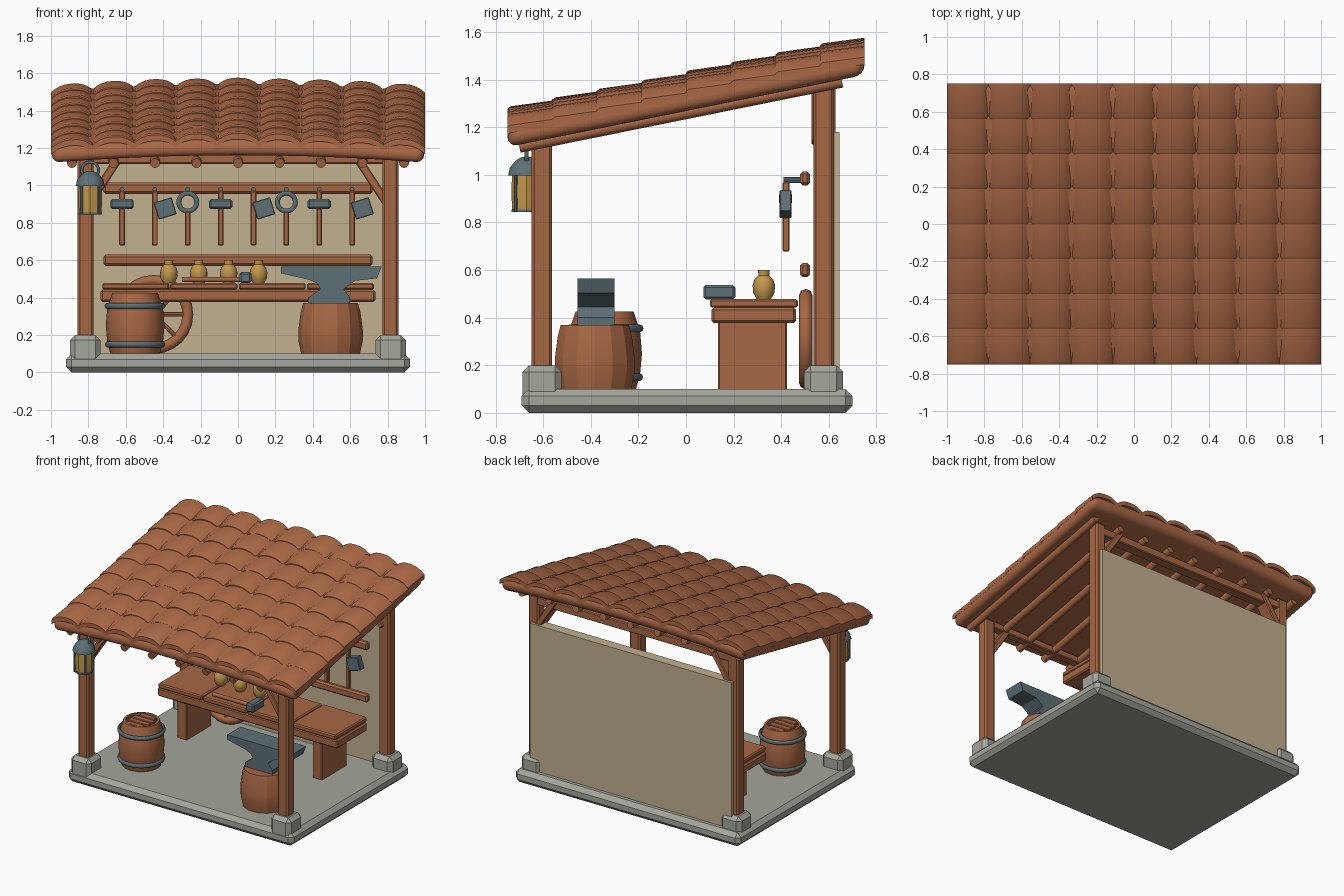
import bpy, bmesh, math, random
from mathutils import Vector, Matrix

random.seed(4)
if "Cube" in bpy.data.objects:
    bpy.data.objects.remove(bpy.data.objects["Cube"], do_unlink=True)


def material(name, rgb):
    m = bpy.data.materials.new(name)
    m.use_nodes = True
    m.diffuse_color = (*rgb, 1)
    m.node_tree.nodes["Principled BSDF"].inputs["Base Color"].default_value = (*rgb, 1)
    return m


WOOD = material("warm wood", (0.39, 0.137, 0.058))
TILE = material("clay tile", (0.40, 0.137, 0.06))
STONE = material("grey stone", (0.37, 0.385, 0.33))
PLASTER = material("tan plaster", (0.54, 0.44, 0.28))
METAL = material("blue grey metal", (0.11, 0.16, 0.18))
GOLD = material("amber", (0.54, 0.31, 0.07))


def finish(bm, name, mat, smooth=None):
    bmesh.ops.recalc_face_normals(bm, faces=bm.faces)
    me = bpy.data.meshes.new(name)
    bm.to_mesh(me)
    bm.free()
    me.materials.append(mat)
    ob = bpy.data.objects.new(name, me)
    bpy.context.collection.objects.link(ob)
    if smooth:
        bpy.ops.object.select_all(action="DESELECT")
        ob.select_set(True)
        bpy.context.view_layer.objects.active = ob
        bpy.ops.object.shade_smooth_by_angle(angle=math.radians(smooth))
    return ob


def box_mesh(centre, size, bevel=0, turn=None, segments=1):
    bm = bmesh.new()
    bmesh.ops.create_cube(bm, size=1)
    bmesh.ops.scale(bm, vec=size, verts=bm.verts)
    if bevel:
        bmesh.ops.bevel(bm, geom=bm.edges[:], offset=bevel, segments=segments,
                        profile=0.5, affect="EDGES")
    bm.transform(Matrix.Translation(centre) @ (turn or Matrix()))
    return bm


def box(name, centre, size, mat, bevel=0, turn=None):
    return finish(box_mesh(centre, size, bevel, turn), name, mat)


def rod(name, a, b, radius, mat, sides=10, smooth=40):
    a, b = Vector(a), Vector(b)
    bm = bmesh.new()
    bmesh.ops.create_cone(bm, cap_ends=True, segments=sides, radius1=radius,
                          radius2=radius, depth=(b - a).length)
    turn = (b - a).to_track_quat("Z", "Y").to_matrix().to_4x4()
    bm.transform(Matrix.Translation((a + b) / 2) @ turn)
    return finish(bm, name, mat, smooth)


def lathe(name, profile, x, y, mat, sides=16, smooth=40):
    bm = bmesh.new()
    verts = [bm.verts.new((r, 0, z)) for r, z in profile]
    edges = [bm.edges.new(pair) for pair in zip(verts, verts[1:])]
    bmesh.ops.spin(bm, geom=verts + edges, axis=(0, 0, 1), cent=(0, 0, 0),
                   steps=sides, angle=math.tau, use_duplicate=False)
    bmesh.ops.remove_doubles(bm, verts=bm.verts, dist=0.0005)
    bm.transform(Matrix.Translation((x, y, 0)))
    return finish(bm, name, mat, smooth)


def ring(name, centre, major, minor, mat, upright=True, depth=1, sides=24):
    bm = bmesh.new()
    circle = [bm.verts.new((major + minor * math.cos(t), 0, minor * depth * math.sin(t)))
              for t in (i * math.tau / 8 for i in range(8))]
    edges = [bm.edges.new((circle[i], circle[i - 1])) for i in range(8)]
    bmesh.ops.spin(bm, geom=circle + edges, axis=(0, 0, 1), cent=(0, 0, 0),
                   steps=sides, angle=math.tau, use_duplicate=False)
    bmesh.ops.remove_doubles(bm, verts=bm.verts, dist=0.0005)
    turn = Matrix.Rotation(math.pi / 2, 4, "X") if upright else Matrix()
    bm.transform(Matrix.Translation(centre) @ turn)
    return finish(bm, name, mat, 50)


SLOPE = 0.202


def roof_height(x, y, z):
    """Height above the sloping, slightly sagging roof plane."""
    return z + 1.352 + SLOPE * y - 0.04 * x * x


# Floor, wall, posts and braces
box("floor_slab", (0, 0.005, 0.05), (1.84, 1.39, 0.1), STONE, 0.03)
box("back_wall", (0, 0.607, 0.64), (1.65, 0.075, 1.08), PLASTER)
for side, s in (("left", 1), ("right", -1)):
    for end, y, top, depth in (("front", -0.605, 1.16, 0.055), ("back", 0.578, 1.4, 0.1)):
        label = f"{end}_{side}"
        box(label + "_footing", (s * 0.817, y, 0.11), (0.165, 0.165, 0.18), STONE, 0.028)
        box(label + "_post", (s * 0.815, y, (top + 0.15) / 2), (0.086, 0.086, top - 0.15), WOOD, 0.012)
        tilt = Matrix.Rotation(-s * 0.58, 4, "Y")
        box(label + "_brace", (s * 0.72, y, top - 0.14), (0.045, depth, 0.3), WOOD, 0.006, tilt)
box("front_beam", (0, -0.605, 1.14), (1.7, 0.06, 0.05), WOOD, 0.006)
box("back_beam", (0, 0.578, 1.345), (1.7, 0.08, 0.06), WOOD, 0.006)

# Rounded roof deck and straight log rafters
bm = box_mesh((0, 0, 0), (1.99, 1.5, 0.095), 0.042, segments=4)
for i in range(-4, 5):
    bmesh.ops.bisect_plane(bm, geom=bm.verts[:] + bm.edges[:] + bm.faces[:],
                           plane_co=(i * 0.2, 0, 0), plane_no=(1, 0, 0))
for v in bm.verts:
    v.co.z = roof_height(*v.co)
finish(bm, "roof_deck", TILE, 40)
for i in range(-4, 5):
    ends = [(i * 0.222, y, 1.26 + SLOPE * y) for y in (-0.7, 0.655)]
    rod("rafter", *ends, 0.026, WOOD, 12)

# Overlapping arched roof tiles
COLS, ROWS, STEPS = 9, 8, 10
pitch_x, pitch_y = 2 / COLS, 1.5 / ROWS
bm = bmesh.new()
for c in range(COLS):
    for r in range(ROWS):
        cx = -1 + (c + 0.5) * pitch_x
        y0 = -0.75 + r * pitch_y
        y1 = min(y0 + pitch_y * 1.06, 0.75)
        jitter = random.uniform(-0.002, 0.002)
        loops = []
        for y, lift in ((y0, 0.076), (y0 + 0.012, 0.083), (y1, 0.071)):
            outline = []
            for i in range(STEPS + 1):
                u = math.sin((i / STEPS - 0.5) * math.pi)
                outline.append((u, lift + jitter - 0.039 * abs(u) ** 2.5))
            outline += [(u, z - 0.032) for u, z in reversed(outline)]
            loops.append([bm.verts.new((cx + u * pitch_x / 2, y,
                                        roof_height(cx + u * pitch_x / 2, y, z)))
                          for u, z in outline])
        n = len(loops[0])
        for a, b in zip(loops, loops[1:]):
            for i in range(n):
                bm.faces.new((a[i - 1], a[i], b[i], b[i - 1]))
        for loop in (loops[0], loops[-1]):
            for i in range(STEPS):
                bm.faces.new((loop[i], loop[i + 1], loop[n - 2 - i], loop[n - 1 - i]))
finish(bm, "roof_tiles", TILE, 40)

# Workbench
box("bench_apron", (0, 0.285, 0.41), (1.47, 0.355, 0.065), WOOD, 0.01)
for i in range(4):
    box("bench_plank", (-0.547 + i * 0.365, 0.285, 0.46), (0.357, 0.37, 0.036), WOOD, 0.008)
for s in (-1, 1):
    box("bench_leg", (s * 0.553, 0.28, 0.24), (0.078, 0.29, 0.29), WOOD, 0.006)

# Jars and hammer on the bench
for i in range(4):
    lathe("jar", [(0, 0.478), (0.03, 0.478), (0.045, 0.505), (0.047, 0.535), (0.04, 0.56),
                  (0.023, 0.578), (0.024, 0.6), (0.017, 0.6), (0.015, 0.58), (0, 0.575)],
          -0.37 + i * 0.16, 0.327, GOLD)
box("bench_hammer_head", (0.04, 0.14, 0.507), (0.065, 0.135, 0.06), METAL, 0.01)
rod("bench_hammer_handle", (-0.3, 0.14, 0.497), (0.03, 0.14, 0.497), 0.014, WOOD)

# Wall rails with hanging tools
for z in (0.6, 0.985):
    box("wall_rail", (0, 0.5, z), (1.44, 0.042, 0.06), WOOD, 0.012)
for i in range(8):
    x = -0.62 + i * 0.1757
    rod("peg", (x, 0.41, 0.978), (x, 0.49, 0.978), 0.013, METAL, 8)
    kind = ("hammer", "hatchet", "hoop")[i % 3]
    top = 0.86 if kind == "hoop" else 0.97
    box(kind + "_handle", (x, 0.42, (top + 0.678) / 2), (0.03, 0.03, top - 0.678), WOOD, 0.005)
    if kind == "hammer":
        box("hammer_head", (x, 0.418, 0.9), (0.125, 0.055, 0.052), METAL, 0.01)
    elif kind == "hatchet":
        box("hatchet_head", (x + 0.055, 0.418, 0.877), (0.1, 0.05, 0.095), METAL, 0.004,
            Matrix.Rotation(-0.3, 4, "Y"))
    else:
        ring("hoop", (x, 0.418, 0.91), 0.048, 0.013, METAL)

# Cart wheel leaning at the back
wheel = Vector((-0.45, 0.503, 0.31))
ring("wheel_rim", wheel, 0.182, 0.029, WOOD)
rod("wheel_hub", wheel + Vector((0, -0.028, 0)), wheel + Vector((0, 0.028, 0)), 0.04, WOOD, 12)
for i in range(4):
    t = i * math.pi / 4
    arm = Vector((math.cos(t), 0, math.sin(t))) * 0.18
    rod("wheel_spoke", wheel - arm, wheel + arm, 0.012, WOOD, 8)

# Barrel
bx, by = -0.55, -0.342
lathe("barrel", [(0, 0.1), (0.132, 0.1), (0.149, 0.16), (0.157, 0.25), (0.149, 0.345), (0.122, 0.425),
                 (0.106, 0.425), (0.106, 0.405), (0, 0.405)], bx, by, WOOD, 16, 30)
for i in range(4):
    off = (i - 1.5) * 0.05
    box("barrel_lid_plank", (bx, by + off, 0.412), (0.19 - abs(off) * 0.9, 0.044, 0.02), WOOD, 0.004)
for z, r in ((0.15, 0.149), (0.355, 0.151)):
    ring("barrel_hoop", (bx, by, z), r, 0.012, METAL, False, 1.3)

# Stump and anvil
lathe("stump", [(0, 0.1), (0.157, 0.1), (0.172, 0.17), (0.172, 0.23), (0.16, 0.32), (0.147, 0.37),
                (0, 0.37)], 0.495, -0.383, WOOD, 14, 20)
profile = [(0.23, 0.565), (0.23, 0.53), (0.38, 0.495), (0.425, 0.475), (0.44, 0.445), (0.375, 0.4),
           (0.375, 0.365), (0.6, 0.365), (0.6, 0.4), (0.565, 0.445), (0.625, 0.49), (0.743, 0.503),
           (0.768, 0.565)]
bm = bmesh.new()
face = bm.faces.new([bm.verts.new((x, -0.455, z)) for x, z in profile])
new = bmesh.ops.extrude_face_region(bm, geom=[face])["geom"]
bmesh.ops.translate(bm, vec=(0, 0.155, 0), verts=[g for g in new if isinstance(g, bmesh.types.BMVert)])
finish(bm, "anvil", METAL)

# Lantern on the front right post
lx, ly = -0.79, -0.67
lathe("lantern_glass", [(0, 0.85), (0.06, 0.85), (0.064, 0.93), (0.06, 1.01), (0, 1.01)], lx, ly, GOLD, 8, 10)
lathe("lantern_base", [(0, 0.843), (0.064, 0.843), (0.064, 0.855), (0, 0.855)], lx, ly, METAL, 8, 10)
lathe("lantern_cap", [(0, 0.998), (0.077, 0.998), (0.07, 1.03), (0.045, 1.06), (0.02, 1.075), (0, 1.075)],
      lx, ly, METAL, 12)
for i in range(4):
    t = (i + 0.5) * math.pi / 2
    px, py = lx + 0.064 * math.cos(t), ly + 0.064 * math.sin(t)
    rod("lantern_bar", (px, py, 0.845), (px, py, 1.005), 0.007, METAL, 6)
ring("lantern_handle", (lx, ly, 1.08), 0.045, 0.008, METAL)
